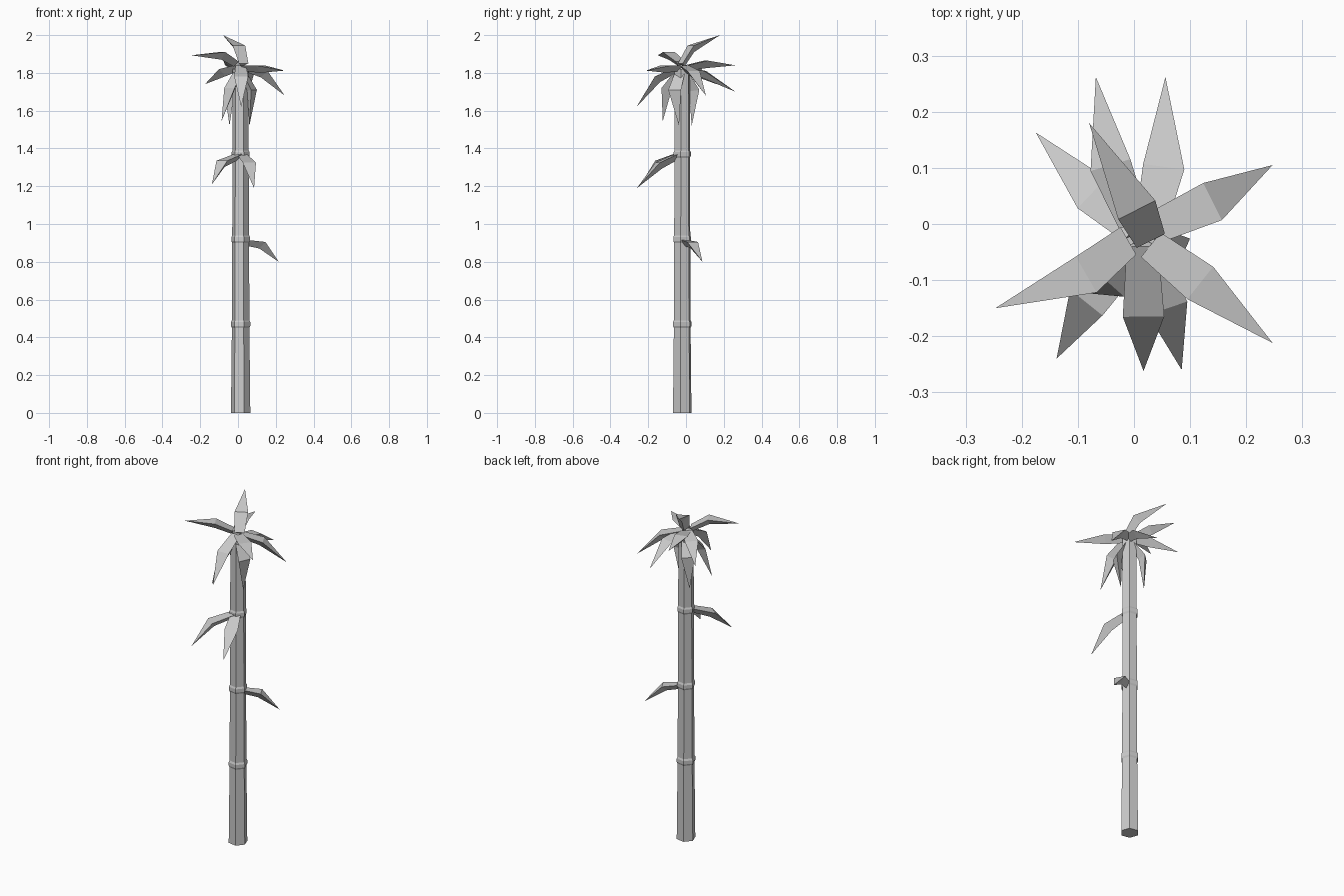
import bpy
import bmesh
import math
from mathutils import Vector

cube = bpy.data.objects.get("Cube")
if cube:
    bpy.data.objects.remove(cube, do_unlink=True)

GREY = (0.6, 0.6, 0.6, 1)
mat = bpy.data.materials.new("plain_grey")
mat.use_nodes = True
mat.diffuse_color = GREY
shader = mat.node_tree.nodes["Principled BSDF"]
shader.inputs["Base Color"].default_value = GREY
shader.inputs["Roughness"].default_value = 0.8

AXIS = Vector((0.014, -0.02, 0))


def finish(name, bm):
    bmesh.ops.recalc_face_normals(bm, faces=bm.faces)
    mesh = bpy.data.meshes.new(name)
    bm.to_mesh(mesh)
    bm.free()
    mesh.materials.append(mat)
    obj = bpy.data.objects.new(name, mesh)
    bpy.context.collection.objects.link(obj)


def bridge(bm, a, b):
    n = len(a)
    for i in range(n):
        bm.faces.new((a[i], a[(i + 1) % n], b[(i + 1) % n], b[i]))


# Six-sided stalk with a raised ring at every joint
def make_stalk():
    profile = [(0, 0.052)]
    for z in (0.47, 0.92, 1.37):
        r = 0.051 - 0.004 * z
        profile += [(z - 0.02, r - 0.002), (z - 0.01, r + 0.003),
                    (z + 0.01, r + 0.003), (z + 0.02, r - 0.002)]
    profile.append((1.82, 0.043))
    bm = bmesh.new()
    rings = []
    for z, r in profile:
        angles = [math.radians(60 * k - 10) for k in range(6)]
        rings.append([bm.verts.new(AXIS + Vector((r * math.cos(a), r * math.sin(a), z)))
                      for a in angles])
    for a, b in zip(rings, rings[1:]):
        bridge(bm, a, b)
    bm.faces.new(rings[0])
    bm.faces.new(rings[-1])
    finish("stalk", bm)


# Bent leaf: flat upper side, keel below, pointed tip
def make_leaf(name, base, mid, tip, base_width=0.056, width=0.074):
    base, mid, tip = Vector(base), Vector(mid), Vector(tip)
    flat = (mid - base) + (tip - base)
    side = Vector((-flat.y, flat.x, 0)).normalized()
    bm = bmesh.new()
    sections = []
    for centre, along, w, keel in ((base, mid - base, base_width, 0.03),
                                   (mid, tip - base, width, 0.04)):
        down = side.cross(along).normalized()
        if down.z > 0:
            down = -down
        points = (centre + side * w / 2, centre + down * keel, centre - side * w / 2)
        sections.append([bm.verts.new(p) for p in points])
    bridge(bm, sections[0], sections[1])
    bm.faces.new(sections[0])
    point = bm.verts.new(tip)
    end = sections[1]
    for i in range(3):
        bm.faces.new((end[i], end[(i + 1) % 3], point))
    finish(name, bm)


make_stalk()

# Spreading crown leaves: base, bend, tip
crown = [
    ((0.03, -0.03, 1.85), (0.005, 0.025, 1.945), (-0.08, 0.18, 2.0)),
    ((-0.01, -0.03, 1.86), (-0.085, -0.09, 1.91), (-0.247, -0.15, 1.893)),
    ((0.03, -0.037, 1.84), (0.118, -0.105, 1.84), (0.247, -0.212, 1.812)),
    ((0.03, -0.01, 1.84), (0.14, 0.04, 1.81), (0.247, 0.105, 1.68)),
    ((0.03, 0.0, 1.83), (0.053, 0.102, 1.81), (0.056, 0.262, 1.70)),
    ((0.0, 0.0, 1.84), (-0.042, 0.105, 1.865), (-0.068, 0.262, 1.84)),
    ((0.0, -0.01, 1.84), (-0.075, 0.055, 1.82), (-0.175, 0.163, 1.74)),
    ((0.015, -0.04, 1.84), (0.017, -0.165, 1.78), (0.017, -0.262, 1.62)),
]
for i, points in enumerate(crown, 1):
    make_leaf(f"crown_leaf_{i}", *points)

# Leaves hanging close to the stalk
hanging = [
    ((0.0, -0.04, 1.81), (-0.045, -0.105, 1.72), (-0.087, -0.123, 1.545)),
    ((0.0, -0.01, 1.81), (-0.045, 0.045, 1.71), (-0.045, 0.03, 1.52)),
    ((0.03, -0.03, 1.81), (0.085, -0.06, 1.71), (0.06, -0.037, 1.52)),
]
for i, points in enumerate(hanging, 1):
    make_leaf(f"hanging_leaf_{i}", *points)

# Single leaves growing from the joints
make_leaf("upper_joint_leaf_left", (0.02, -0.05, 1.37), (0.06, -0.15, 1.325), (0.085, -0.26, 1.19))
make_leaf("upper_joint_leaf_right", (0.0, -0.05, 1.37), (-0.085, -0.14, 1.335), (-0.138, -0.24, 1.21))
make_leaf("lower_joint_leaf", (0.045, -0.008, 0.915), (0.13, 0.035, 0.905),
          (0.215, 0.087, 0.80), 0.04, 0.065)
